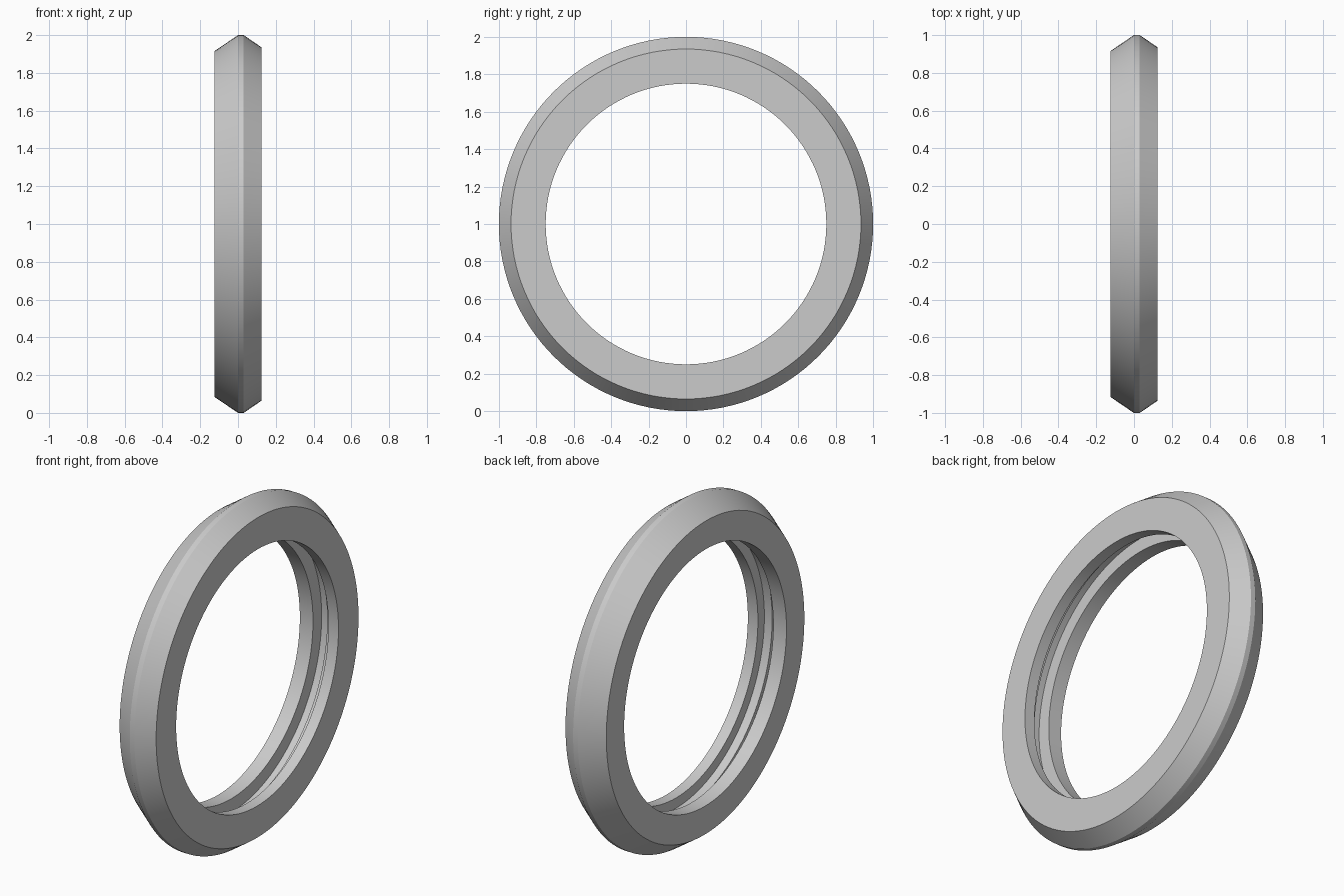
import bpy, bmesh, math

cube = bpy.data.objects.get("Cube")
if cube:
    bpy.data.objects.remove(cube, do_unlink=True)

SEGMENTS = 128
CENTRE = (0, 0, 1)

# Single grey material
grey = bpy.data.materials.new("plain_grey")
grey.use_nodes = True
colour = (0.6, 0.6, 0.6, 1)
grey.diffuse_color = colour
grey.node_tree.nodes["Principled BSDF"].inputs["Base Color"].default_value = colour


def lathe_ring(name, profile):
    """Spin a closed (x, radius) profile around the x axis."""
    bm = bmesh.new()
    verts = [bm.verts.new((x, 0, CENTRE[2] + r)) for x, r in profile]
    edges = [bm.edges.new((v, verts[(i + 1) % len(verts)]))
             for i, v in enumerate(verts)]
    bmesh.ops.spin(bm, geom=verts + edges, cent=CENTRE, axis=(1, 0, 0),
                   angle=math.tau, steps=SEGMENTS)
    bmesh.ops.remove_doubles(bm, verts=bm.verts, dist=0.0005)
    bmesh.ops.recalc_face_normals(bm, faces=bm.faces)
    mesh = bpy.data.meshes.new(name)
    bm.to_mesh(mesh)
    bm.free()
    mesh.materials.append(grey)
    obj = bpy.data.objects.new(name, mesh)
    bpy.context.collection.objects.link(obj)
    bpy.ops.object.select_all(action="DESELECT")
    obj.select_set(True)
    bpy.context.view_layer.objects.active = obj
    bpy.ops.object.shade_smooth_by_angle(angle=math.radians(20))
    return obj


# Bevelled rim, narrow crest, and a stepped groove between two inner lips
outer = [(-0.125, 0.915), (0, 1), (0.03, 1), (0.125, 0.935)]
inner = [(0.125, 0.75), (0.06, 0.75), (0.06, 0.81), (0.01, 0.81),
         (0.01, 0.83), (-0.04, 0.83), (-0.04, 0.75), (-0.125, 0.75)]
lathe_ring("grooved_ring", outer + inner)
